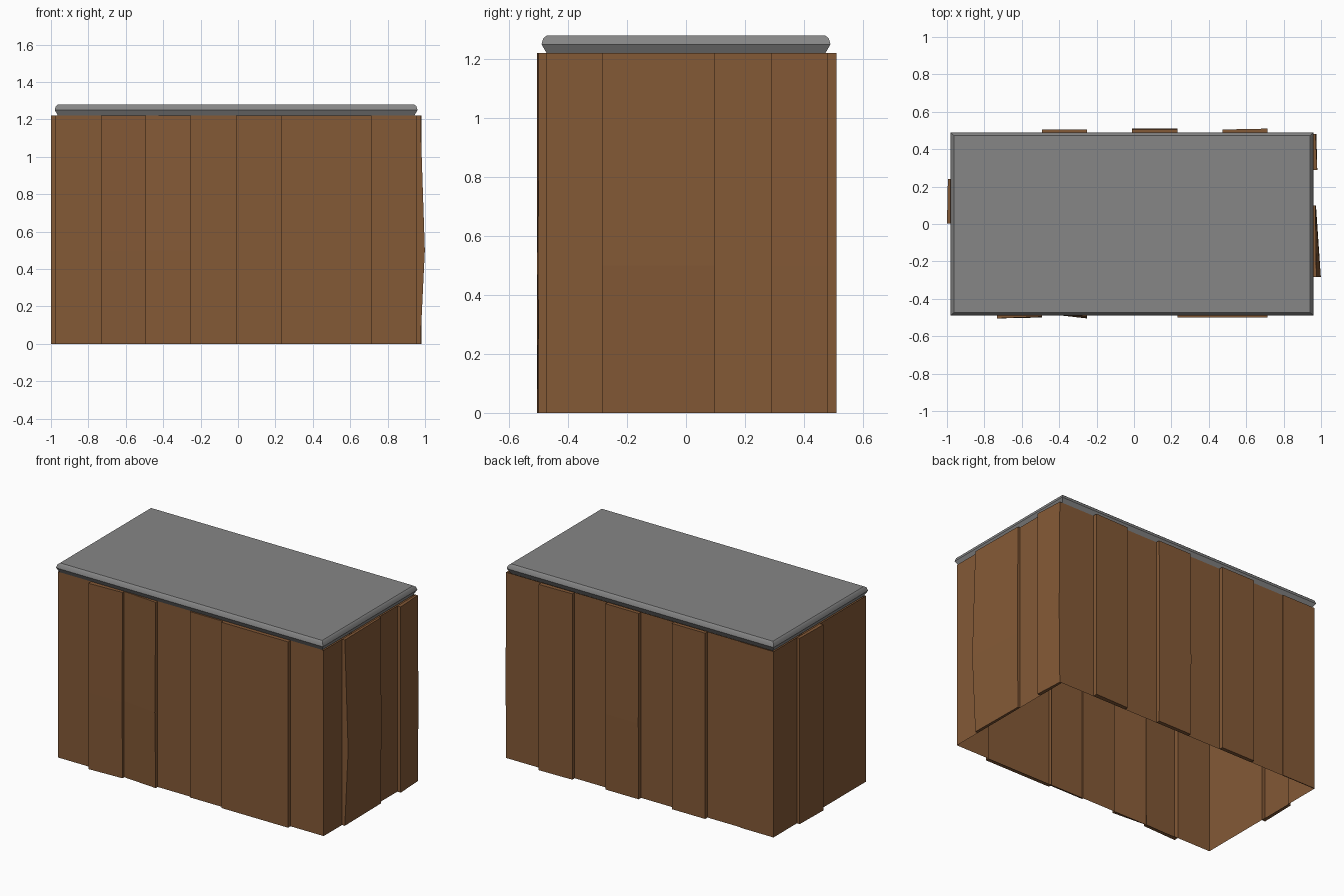
import bpy, bmesh
from math import radians
from mathutils import Vector

cube = bpy.data.objects.get("Cube")
if cube:
    bpy.data.objects.remove(cube, do_unlink=True)


def make_material(name, color):
    mat = bpy.data.materials.new(name)
    mat.use_nodes = True
    mat.diffuse_color = color
    mat.node_tree.nodes["Principled BSDF"].inputs["Base Color"].default_value = color
    return mat


def make_object(name, bm, mat):
    mesh = bpy.data.meshes.new(name)
    bm.to_mesh(mesh)
    bm.free()
    mesh.materials.append(mat)
    obj = bpy.data.objects.new(name, mesh)
    bpy.context.collection.objects.link(obj)
    return obj


wood = make_material("brown wood", (0.23, 0.1, 0.037, 1))
stone = make_material("grey stone", (0.24, 0.24, 0.24, 1))

WALL_TOP = 1.22
LEVELS = (0, 0.5, WALL_TOP)
X0, X1, Y0, Y1 = -0.975, 0.955, -0.475, 0.48


def add_quad(bm, *points):
    bm.faces.new([bm.verts.new(p) for p in points])


def build_wall(name, start, end, count, raised):
    """Open sheet of boards; raised boards are pushed out of the sheet.
    raised: first line, last line, depth at each edge, mid-height depth at each edge"""
    bm = bmesh.new()
    start, end = Vector((*start, 0)), Vector((*end, 0))
    along = (end - start).normalized()
    out = Vector((along.y, -along.x, 0))

    def column(line, depth=0, mid=0):
        foot = start.lerp(end, line / count)
        return [foot + out * d + Vector((0, 0, z))
                for d, z in zip((depth, mid, depth), LEVELS)]

    def strip(left, right):
        for k in range(len(LEVELS) - 1):
            add_quad(bm, left[k], right[k], right[k + 1], left[k + 1])

    covered = set()
    for i, j, da, db, ma, mb in raised:
        covered.update(range(i, j))
        base_a, base_b = column(i), column(j)
        out_a, out_b = column(i, da, ma), column(j, db, mb)
        strip(base_a, out_a)
        strip(out_a, out_b)
        strip(out_b, base_b)
        add_quad(bm, base_a[0], base_b[0], out_b[0], out_a[0])
        add_quad(bm, out_a[-1], out_b[-1], base_b[-1], base_a[-1])
    for i in range(count):
        if i not in covered:
            strip(column(i), column(i + 1))
    bmesh.ops.remove_doubles(bm, verts=bm.verts, dist=0.0005)
    return make_object(name, bm, wood)


# Board walls, running round the counter
build_wall("front_boards", (X0, Y0), (X1, Y0), 8, [
    (1, 2, 0.03, 0.02, 0.03, 0.025),
    (2, 3, 0.002, 0.02, 0.002, 0.03),
    (4, 5, 0.01, 0.01, 0.01, 0.01),
    (5, 7, 0.025, 0.025, 0.025, 0.025)])
build_wall("left_boards", (X1, Y0), (X1, Y1), 5, [
    (1, 3, 0.02, 0.015, 0.044, 0.018),
    (4, 5, 0.025, 0.015, 0.025, 0.02)])
build_wall("back_boards", (X1, Y1), (X0, Y1), 8, [
    (1, 2, 0.03, 0.025, 0.03, 0.025),
    (3, 4, 0.025, 0.025, 0.03, 0.03),
    (5, 6, 0.025, 0.025, 0.025, 0.025),
    (7, 8, 0.005, 0.005, 0.005, 0.005)])
build_wall("right_boards", (X0, Y1), (X0, Y0), 4, [
    (1, 2, 0.02, 0.025, 0.02, 0.025)])

# Counter top: slab with a rounded rim, stacked from inset rectangles
bm = bmesh.new()
rings = []
for inset, z in ((0.02, 1.215), (0, 1.25), (0.006, 1.27), (0.018, 1.28)):
    a, b, c, d = -0.98 + inset, 0.96 - inset, -0.49 + inset, 0.49 - inset
    rings.append([bm.verts.new((x, y, z))
                  for x, y in ((a, c), (b, c), (b, d), (a, d))])
bm.faces.new(rings[0][::-1])
bm.faces.new(rings[-1])
for low, high in zip(rings, rings[1:]):
    for k in range(4):
        n = (k + 1) % 4
        bm.faces.new((low[k], low[n], high[n], high[k]))
top = make_object("counter_top", bm, stone)
bpy.ops.object.select_all(action='DESELECT')
top.select_set(True)
bpy.context.view_layer.objects.active = top
bpy.ops.object.shade_smooth_by_angle(angle=radians(35))
